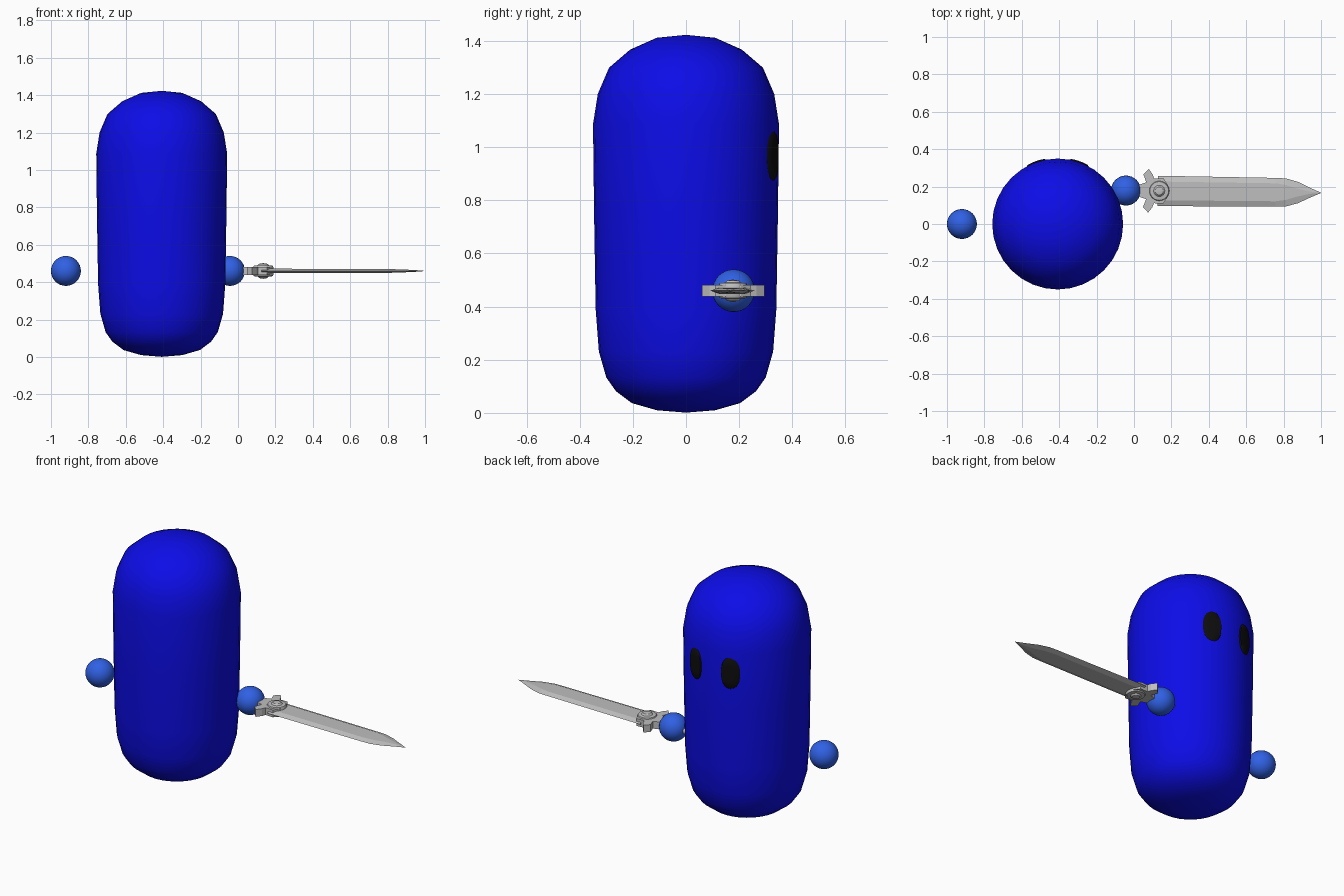
import bpy, bmesh, math
from mathutils import Matrix

if "Cube" in bpy.data.objects:
    bpy.data.objects.remove(bpy.data.objects["Cube"])


def material(name, r, g, b):
    m = bpy.data.materials.new(name)
    m.diffuse_color = (r, g, b, 1)
    m.use_nodes = True
    m.node_tree.nodes["Principled BSDF"].inputs["Base Color"].default_value = m.diffuse_color
    return m


BLUE = material("deep blue", 0.004, 0.004, 0.84)
HAND = material("hand blue", 0.03, 0.12, 0.78)
BLACK = material("black", 0.004, 0.004, 0.004)
STEEL = material("steel", 0.52, 0.52, 0.52)
BODY_X = -0.408
HAND_POS = (-0.043, 0.179, 0.46)


def finish(bm, name, mat, angle=None, matrix=None):
    bmesh.ops.remove_doubles(bm, verts=bm.verts, dist=1e-5)
    bmesh.ops.recalc_face_normals(bm, faces=bm.faces)
    me = bpy.data.meshes.new(name)
    bm.to_mesh(me)
    bm.free()
    me.materials.append(mat)
    ob = bpy.data.objects.new(name, me)
    bpy.context.collection.objects.link(ob)
    if matrix:
        ob.matrix_world = matrix
    if angle:
        bpy.ops.object.select_all(action='DESELECT')
        ob.select_set(True)
        bpy.context.view_layer.objects.active = ob
        bpy.ops.object.shade_smooth_by_angle(angle=math.radians(angle))
    return ob


def lathe(profile, steps, axis=(0, 0, 1)):
    """Spin (radius, height) points around the z axis."""
    bm = bmesh.new()
    vs = [bm.verts.new((r, 0, z)) for r, z in profile]
    es = [bm.edges.new(p) for p in zip(vs, vs[1:])]
    bmesh.ops.spin(bm, geom=vs + es, cent=(0, 0, 0), axis=(0, 0, 1),
                   angle=math.tau, steps=steps, use_duplicate=False)
    return bm


def bridge(bm, a, b):
    n = len(a)
    for i in range(n):
        bm.faces.new((a[i], a[(i + 1) % n], b[(i + 1) % n], b[i]))


# Body: rounded capsule, slightly narrower at the bottom
body = [(0, 0.004), (.11, .013), (.204, .04), (.264, .085), (.30, .136),
        (.328, .234), (.34, .392), (.346, .75), (.350, 1.09), (.332, 1.204),
        (.29, 1.302), (.211, 1.37), (.11, 1.415), (0, 1.426)]
finish(lathe(body, 32), "body", BLUE, 60, Matrix.Translation((BODY_X, 0, -0.003)))

# Eyes: thin rounded plates wrapped on the back side
for side, name in ((-1, "left_eye"), (1, "right_eye")):
    bm = bmesh.new()
    rings = []
    for k, lift in ((0.5, .007), (0.9, .006), (1.0, -.002)):
        ring = []
        for i in range(28):
            a = math.tau * i / 28
            c, s = math.cos(a), math.sin(a)
            x = side * .115 + k * .051 * math.copysign(abs(c) ** .85, c)
            z = .968 + k * .093 * math.copysign(abs(s) ** .85, s)
            ring.append(bm.verts.new((BODY_X + x, math.sqrt(.349 ** 2 - x * x) + lift, z)))
        rings.append(ring)
    bm.faces.new(rings[0])
    bridge(bm, rings[0], rings[1])
    bridge(bm, rings[1], rings[2])
    finish(bm, name, BLACK, 50)

# Hands
for name, pos in (("left_hand", (-0.92, 0, 0.46)), ("right_hand", HAND_POS)):
    bm = bmesh.new()
    bmesh.ops.create_uvsphere(bm, u_segments=32, v_segments=16, radius=0.08)
    finish(bm, name, HAND, 60, Matrix.Translation(pos))

# Sword parts are built along +x, with the hand at the local origin
SWORD = Matrix.Translation(HAND_POS) @ Matrix.Rotation(-0.012, 4, 'Z')
ALONG_X = SWORD @ Matrix.Rotation(math.pi / 2, 4, 'Y')

# Grip and pommel
grip = [(0, -.095), (.016, -.09), (.022, -.078), (.016, -.065), (.016, .09), (0, .09)]
finish(lathe(grip, 16), "grip", STEEL, 40, ALONG_X)

# Guard: mirrored winged outline, extruded
half = [(.07, .032), (.108, .045), (.092, .088), (.12, .117), (.142, .088),
        (.15, .066), (.20, .068), (.225, .03)]
outline = half + [(x, -y) for x, y in reversed(half)]
bm = bmesh.new()
low, high = ([bm.verts.new((x, y, z)) for x, y in outline] for z in (-.022, .022))
bm.faces.new(low)
bm.faces.new(high)
bridge(bm, low, high)
finish(bm, "guard", STEEL, None, SWORD)

# Round boss on both faces of the guard
boss = [(0, -.042), (.022, -.038), (.03, -.03), (.05, -.028), (.054, -.02),
        (.054, .02), (.05, .028), (.03, .03), (.022, .038), (0, .042)]
finish(lathe(boss, 24), "guard_boss", STEEL, 30,
       SWORD @ Matrix.Translation((.178, 0, 0)))

# Blade: six-sided section with flat middle, tapering to a point
bm = bmesh.new()
sections = []
for x, w, flat, t in ((.17, .081, .05, .012), (.80, .077, .048, .011), (.855, .075, .04, .010),
                      (.92, .057, .02, .008), (.985, .026, .006, .005), (1.043, .001, .0005, .0005)):
    pts = ((w, 0), (flat, t), (0, t), (-flat, t), (-w, 0), (-flat, -t), (0, -t), (flat, -t))
    sections.append([bm.verts.new((x, y, z)) for y, z in pts])
bm.faces.new(sections[0])
bm.faces.new(sections[-1])
for a, b in zip(sections, sections[1:]):
    bridge(bm, a, b)
finish(bm, "blade", STEEL, None, SWORD)
